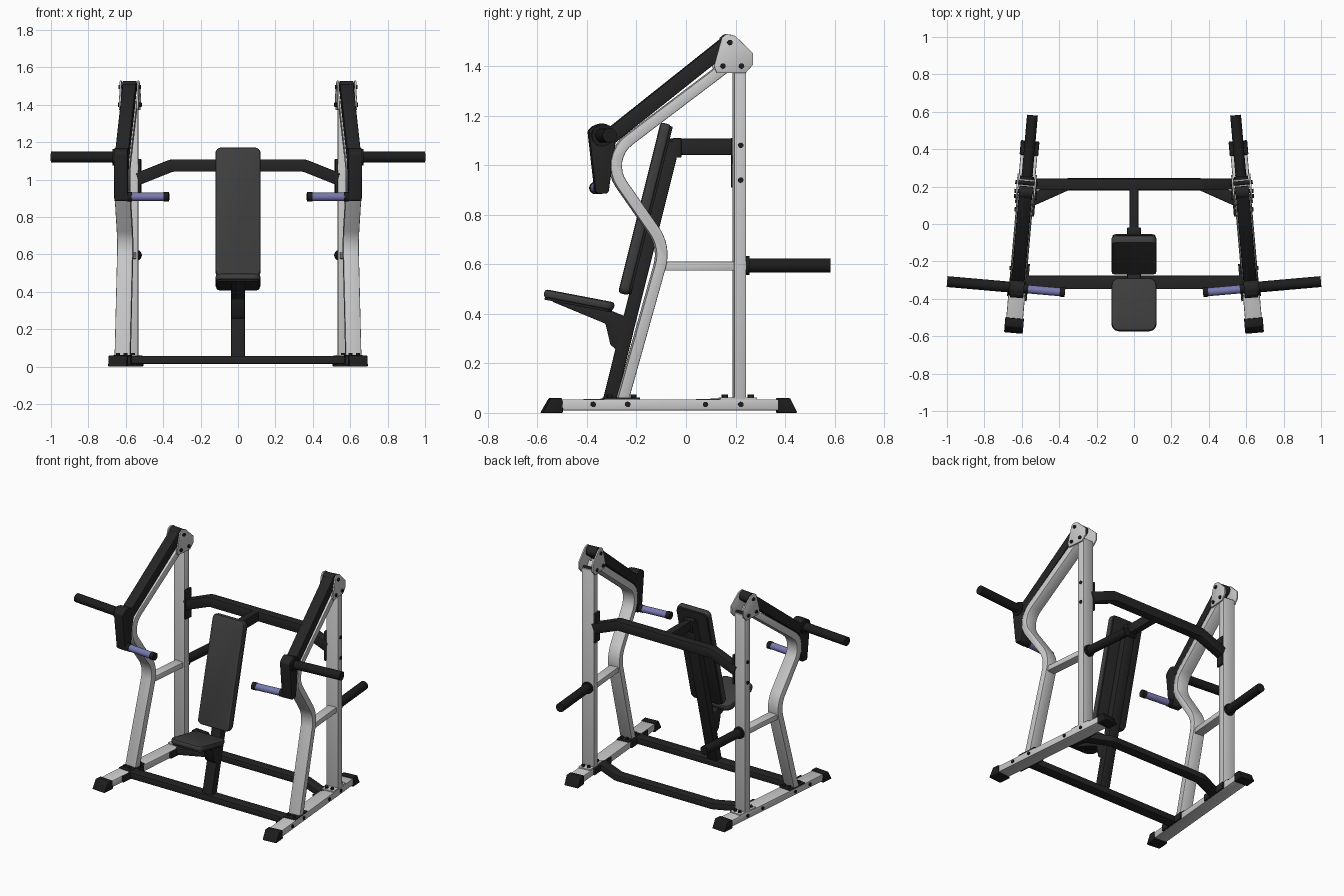
import bpy, bmesh, math
from mathutils import Matrix, Vector

if "Cube" in bpy.data.objects:
    bpy.data.objects.remove(bpy.data.objects["Cube"])


def material(name, rgb):
    m = bpy.data.materials.new(name)
    m.diffuse_color = (*rgb, 1)
    m.use_nodes = True
    m.node_tree.nodes["Principled BSDF"].inputs["Base Color"].default_value = m.diffuse_color
    return m


GREY = material("light grey paint", (0.60, 0.60, 0.60))
BLACK = material("black paint", (0.018, 0.018, 0.018))
RUBBER = material("black rubber", (0.012, 0.012, 0.012))
PAD = material("charcoal vinyl", (0.048, 0.048, 0.048))
GRIP = material("violet grip", (0.19, 0.19, 0.44))


def axes(ex, ey, ez, o=(0, 0, 0)):
    return Matrix((ex, ey, ez)).transposed().to_4x4() if not any(o) else \
        Matrix.Translation(o) @ Matrix((ex, ey, ez)).transposed().to_4x4()


WORLD = Matrix.Identity(4)
# the side frames toe in by five degrees; their parts are drawn in (y, z) here
SIDE = Matrix.Translation((0.594, 0, 0)) @ Matrix.Rotation(math.radians(5), 4, 'Z')


def finish(name, bm, mat, M, mirror):
    bm.transform(M)
    bmesh.ops.recalc_face_normals(bm, faces=bm.faces)
    me = bpy.data.meshes.new(name)
    bm.to_mesh(me)
    bm.free()
    me.materials.append(mat)
    me.shade_smooth()
    me.set_sharp_from_angle(angle=math.radians(40))
    ob = bpy.data.objects.new(name, me)
    bpy.context.collection.objects.link(ob)
    if mirror:
        ob.modifiers.new("both sides", 'MIRROR')
    return ob


def fillet(pts, radii, closed=False, steps=8):
    """Round the corners of a 2D path."""
    P = [Vector(p) for p in pts]
    n, out = len(P), []
    for i, p in enumerate(P):
        r = radii[i] if isinstance(radii, (list, tuple)) else radii
        if r == 0 or (not closed and i in (0, n - 1)):
            out.append(p)
            continue
        a, b = (P[i - 1] - p).normalized(), (P[(i + 1) % n] - p).normalized()
        half = a.angle(b) / 2
        c = p + (a + b).normalized() * (r / math.sin(half))
        s, e = p + a * (r / math.tan(half)) - c, p + b * (r / math.tan(half)) - c
        turn = s.angle(e)
        for k in range(steps + 1):
            t = k / steps
            v = (s * math.sin((1 - t) * turn) + e * math.sin(t * turn)) / math.sin(turn)
            out.append(c + v)
    return out


def ribbon(path, thick):
    """Outline of a bar of constant thickness along a 2D path."""
    left, right = [], []
    for i, p in enumerate(path):
        d0 = (path[max(i, 1)] - path[max(i, 1) - 1]).normalized()
        j = min(i, len(path) - 2)
        d1 = (path[j + 1] - path[j]).normalized()
        t = (d0 + d1).normalized()
        off = Vector((-t.y, t.x)) * (thick / 2 / t.dot(d1))
        left.append(p + off)
        right.append(p - off)
    return left + right[::-1]


def prism(name, outline, x0, x1, mat, M=WORLD, mirror=False, bevel=0.005):
    """Extrude a (y, z) outline from x0 to x1 and soften the edges."""
    bm = bmesh.new()
    a = [bm.verts.new((x0, p[0], p[1])) for p in outline]
    b = [bm.verts.new((x1, p[0], p[1])) for p in outline]
    bm.faces.new(a)
    bm.faces.new(b[::-1])
    n = len(a)
    for i in range(n):
        bm.faces.new((a[i], b[i], b[(i + 1) % n], a[(i + 1) % n]))
    bmesh.ops.recalc_face_normals(bm, faces=bm.faces)
    if bevel:
        edges = [e for e in bm.edges if e.calc_face_angle(0) > math.radians(40)]
        bmesh.ops.bevel(bm, geom=edges, offset=bevel, segments=2, profile=0.5, affect='EDGES')
    return finish(name, bm, mat, M, mirror)


def bar(name, pts, thick, width, mat, M=WORLD, mirror=False, r=0, mid=0):
    path = fillet(pts, r)
    return prism(name, ribbon(path, thick), mid - width / 2, mid + width / 2, mat, M, mirror)


def rect(y0, y1, z0, z1):
    return [(y0, z0), (y1, z0), (y1, z1), (y0, z1)]


def rods(name, specs, mat, M=WORLD, mirror=False, segs=32):
    """One object of cylinders, each (start, end, radius)."""
    bm = bmesh.new()
    for p, q, r in specs:
        p, q = Vector(p), Vector(q)
        rot = (q - p).to_track_quat('Z', 'Y').to_matrix().to_4x4()
        bmesh.ops.create_cone(bm, cap_ends=True, segments=segs, radius1=r, radius2=r,
                              depth=(q - p).length, matrix=Matrix.Translation((p + q) / 2) @ rot)
    return finish(name, bm, mat, M, mirror)


# --- side frames: rail, feet, upright, bent front leg, strut
prism("base_rail", rect(-0.53, 0.40, 0.01, 0.055), -0.045, 0.045, GREY, SIDE, True)
prism("front_foot", [(-0.587, 0), (-0.502, 0), (-0.506, 0.06), (-0.552, 0.06)],
      -0.05, 0.05, RUBBER, SIDE, True)
prism("rear_foot", [(0.448, 0), (0.368, 0), (0.368, 0.06), (0.418, 0.06)],
      -0.05, 0.05, RUBBER, SIDE, True)
prism("rear_upright", rect(0.191, 0.24, 0.05, 1.40), -0.043, 0.043, GREY, SIDE, True)
bar("front_leg", [(-0.259, 0.05), (-0.085, 0.67), (-0.334, 1.025), (0.17, 1.405)],
    0.045, 0.084, GREY, SIDE, True, r=[0, 0.17, 0.13, 0])
prism("side_strut", rect(-0.115, 0.20, 0.574, 0.611), -0.032, 0.032, GREY, SIDE, True)
prism("upright_base_plate", rect(0.135, 0.285, 0.053, 0.063), -0.043, 0.043, GREY, SIDE, True, 0.002)
prism("leg_base_plate", rect(-0.335, -0.19, 0.053, 0.063), -0.043, 0.043, BLACK, SIDE, True, 0.002)

# --- pivot plates at the top of each side
hinge = [(0.109, 1.40), (0.12, 1.372), (0.237, 1.372), (0.267, 1.405), (0.267, 1.453),
         (0.195, 1.522), (0.16, 1.53), (0.141, 1.515)]
for label, x in (("outer", 0.042), ("inner", -0.052)):
    prism(label + "_pivot_plate", hinge, x, x + 0.010, GREY, SIDE, True, 0.002)

# --- bolts through the side frames
through = [(0.173, 1.495, 0.060), (0.145, 1.40, 0.060), (0.22, 1.40, 0.060), (0.218, 1.08, 0.049),
           (0.218, 0.94, 0.049), (-0.38, 0.034, 0.051), (-0.24, 0.034, 0.051),
           (0.075, 0.034, 0.051), (0.218, 0.034, 0.051)]
specs = [((-w, y, z), (w, y, z), 0.011) for y, z, w in through]
specs += [((x, y, 0.05), (x, y, 0.074), 0.011) for y in (-0.31, -0.213, 0.157, 0.262) for x in (-0.02, 0.02)]
rods("frame_bolts", specs, RUBBER, SIDE, True, 12)

# --- swinging press arms
bar("press_arm", [Vector((0.172, 1.495)), Vector((-0.32, 1.105))], 0.062, 0.072, BLACK, SIDE, True)
rods("arm_pivot_and_hub", [((-0.036, 0.170, 1.495), (0.036, 0.170, 1.495), 0.033),
                           ((-0.036, -0.342, 1.118), (0.036, -0.342, 1.118), 0.050)], BLACK, SIDE, True)
prism("arm_drop_link", fillet([(-0.397, 1.14), (-0.368, 0.885), (-0.317, 0.885), (-0.287, 1.10), (-0.30, 1.16),
                               (-0.375, 1.16)], [0.02, 0.014, 0.014, 0.04, 0.02, 0.02], True, 4),
      -0.036, 0.036, BLACK, SIDE, True)
rods("weight_horn", [((0.03, -0.342, 1.12), (0.377, -0.342, 1.12), 0.029),
                     ((0.03, -0.342, 1.12), (0.046, -0.342, 1.12), 0.044)], RUBBER, SIDE, True)
rods("handle_grip", [((-0.055, -0.345, 0.908), (-0.232, -0.345, 0.908), 0.0225)], GRIP, SIDE, True)
rods("handle_collars", [((-0.03, -0.345, 0.908), (-0.058, -0.345, 0.908), 0.025),
                        ((-0.228, -0.345, 0.908), (-0.256, -0.345, 0.908), 0.025)], RUBBER, SIDE, True)

# --- plate storage pegs at the rear
rods("storage_peg", [((0, 0.235, 0.595), (0, 0.584, 0.595), 0.029),
                     ((0, 0.238, 0.595), (0, 0.256, 0.595), 0.038)], RUBBER, SIDE, True)

# --- cross members and their end plates
XZ = axes((0, 1, 0), (1, 0, 0), (0, 0, 1))     # outlines drawn in (x, z)
XY = axes((0, 0, 1), (1, 0, 0), (0, 1, 0))     # outlines drawn in (x, y)
bar("upper_crossbar", [(-0.535, 1.003), (-0.355, 1.075), (0.355, 1.075), (0.535, 1.003)],
    0.066, 0.058, BLACK, XZ, r=0.06, mid=0.213)
bar("lower_rear_crossbar", [(-0.555, 0.125), (-0.36, 0.212), (0.36, 0.212), (0.555, 0.125)],
    0.066, 0.042, BLACK, XY, r=0.06, mid=0.037)
prism("lower_front_crossbar", rect(-0.585, 0.585, 0.015, 0.058), -0.348, -0.276, BLACK, XZ)
for label, box in (("upper", rect(0.187, 0.245, 0.91, 1.11)), ("lower_rear", rect(0.045, 0.25, 0.012, 0.057)),
                   ("lower_front", rect(-0.41, -0.21, 0.012, 0.057))):
    prism(label + "_end_plate", box, -0.056, -0.043, BLACK, SIDE, True, 0.002)

# --- centre post, its brace and the seat bracket
bar("centre_post", [(-0.310, 0.045), (-0.049, 1.095)], 0.054, 0.074, BLACK)
prism("post_brace", rect(-0.07, 0.20, 1.042, 1.107), -0.024, 0.024, BLACK)
prism("post_top_plate", rect(-0.055, -0.018, 1.03, 1.11), -0.037, 0.037, BLACK)
prism("seat_bracket", [(-0.55, 0.462), (-0.30, 0.412), (-0.235, 0.385), (-0.275, 0.25), (-0.305, 0.275),
                       (-0.325, 0.36), (-0.535, 0.447)], -0.036, 0.036, BLACK, bevel=0.003)


# --- upholstered pads on thin backing boards
def pad(name, centre, along, normal, width, length, thick, corner):
    M = axes(normal, (1, 0, 0), along, centre)
    for label, inset, x0, x1, mat, bev in (("_cushion", 0, -thick / 2 + 0.008, thick / 2, PAD, 0.012),
                                           ("_board", 0.006, -thick / 2, -thick / 2 + 0.01, BLACK, 0.002)):
        w, h = width / 2 - inset, length / 2 - inset
        prism(name + label, fillet(rect(-w, w, -h, h), corner, True, 6), x0, x1, mat, M, False, bev)


a = math.radians(14)
pad("backrest", (0, -0.163, 0.823), (0, math.sin(a), math.cos(a)), (0, -math.cos(a), math.sin(a)),
    0.24, 0.71, 0.052, 0.03)
a = math.radians(10.8)
pad("seat", (0, -0.432, 0.452), (0, -math.cos(a), math.sin(a)), (0, math.sin(a), math.cos(a)),
    0.24, 0.288, 0.042, 0.04)
